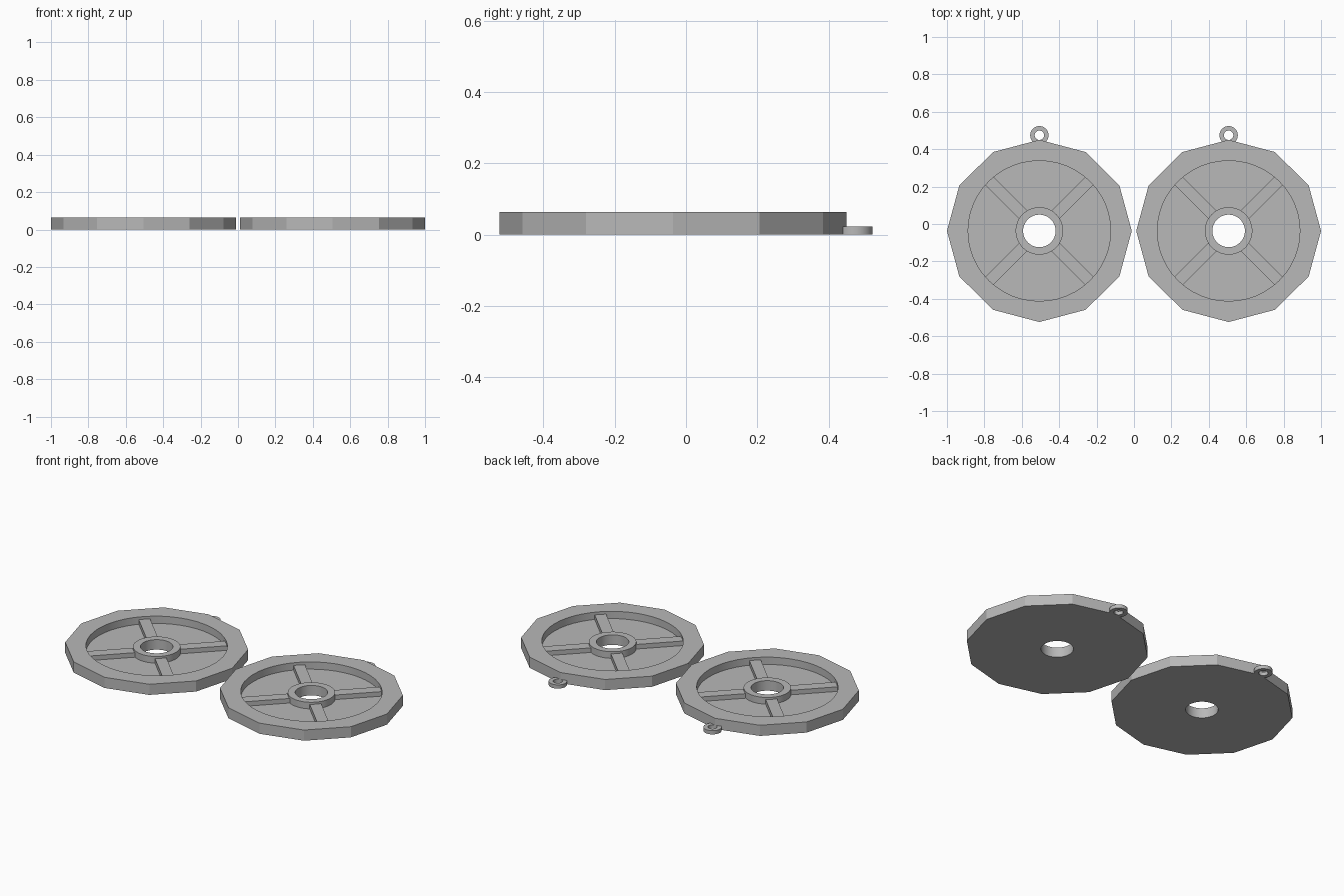
import bpy, bmesh, math
from mathutils import Matrix, Vector

if "Cube" in bpy.data.objects:
    bpy.data.objects.remove(bpy.data.objects["Cube"])

SEG = 48
FLOOR, SPOKE_TOP, HUB_TOP, TOP = 0.02, 0.047, 0.059, 0.063

grey = bpy.data.materials.new("plain_grey")
grey.diffuse_color = (0.48, 0.48, 0.48, 1)
grey.use_nodes = True
grey.node_tree.nodes["Principled BSDF"].inputs["Base Color"].default_value = grey.diffuse_color


def circle(rx, ry=None):
    ry = ry or rx
    return [(rx * math.cos(2 * math.pi * i / SEG), ry * math.sin(2 * math.pi * i / SEG))
            for i in range(SEG)]


def polygon(rx, ry, sides):
    # polygon outline subdivided to SEG points so it matches the circles
    step = SEG // sides
    pts = []
    for i in range(sides):
        a, b = 2 * math.pi * i / sides, 2 * math.pi * (i + 1) / sides
        p, q = Vector((math.cos(a), math.sin(a))), Vector((math.cos(b), math.sin(b)))
        for k in range(step):
            v = p.lerp(q, k / step)
            pts.append((v.x * rx, v.y * ry))
    return pts


def finish(bm, name, loc):
    bmesh.ops.recalc_face_normals(bm, faces=bm.faces)
    me = bpy.data.meshes.new(name)
    bm.to_mesh(me)
    bm.free()
    me.materials.append(grey)
    ob = bpy.data.objects.new(name, me)
    ob.location = loc
    bpy.context.collection.objects.link(ob)
    return ob


def ring_solid(name, loops, loc):
    # closed solid from a cycle of (outline, height) loops
    bm = bmesh.new()
    rings = [[bm.verts.new((x, y, z)) for x, y in pts] for pts, z in loops]
    for a, b in zip(rings, rings[1:] + rings[:1]):
        for i in range(SEG):
            j = (i + 1) % SEG
            bm.faces.new((a[i], a[j], b[j], b[i]))
    ob = finish(bm, name, loc)
    bpy.ops.object.select_all(action='DESELECT')
    ob.select_set(True)
    bpy.context.view_layer.objects.active = ob
    bpy.ops.object.shade_smooth_by_angle(angle=math.radians(20))
    return ob


def spokes(name, loc):
    # four diagonal ribs between hub and rim
    bm = bmesh.new()
    r0, r1, z0 = 0.108, 0.392, FLOOR - 0.005
    for k in range(4):
        m = (Matrix.Rotation(math.radians(45 + 90 * k), 4, 'Z')
             @ Matrix.Translation(((r0 + r1) / 2, 0, (z0 + SPOKE_TOP) / 2))
             @ Matrix.Diagonal((r1 - r0, 0.062, SPOKE_TOP - z0, 1)))
        bmesh.ops.create_cube(bm, size=1, matrix=m)
    return finish(bm, name, loc)


for side, sx in (("left", -1), ("right", 1)):
    x = sx * 0.506
    centre = (x, -0.037, 0)
    # twelve-sided disc with round recess, raised hub and bore
    rim, recess = polygon(0.494, 0.487, 12), circle(0.381, 0.375)
    hub, bore = circle(0.127), circle(0.087)
    ring_solid(side + "_disc", [(rim, 0), (rim, TOP), (recess, TOP), (recess, FLOOR),
                                (hub, FLOOR), (hub, HUB_TOP), (bore, HUB_TOP), (bore, 0)], centre)
    spokes(side + "_spokes", centre)
    # small hanging loop at the back edge
    outer, inner = circle(0.049), circle(0.025)
    ring_solid(side + "_hanging_loop", [(outer, 0), (outer, 0.022), (inner, 0.022), (inner, 0)],
               (x, 0.4745, 0))
